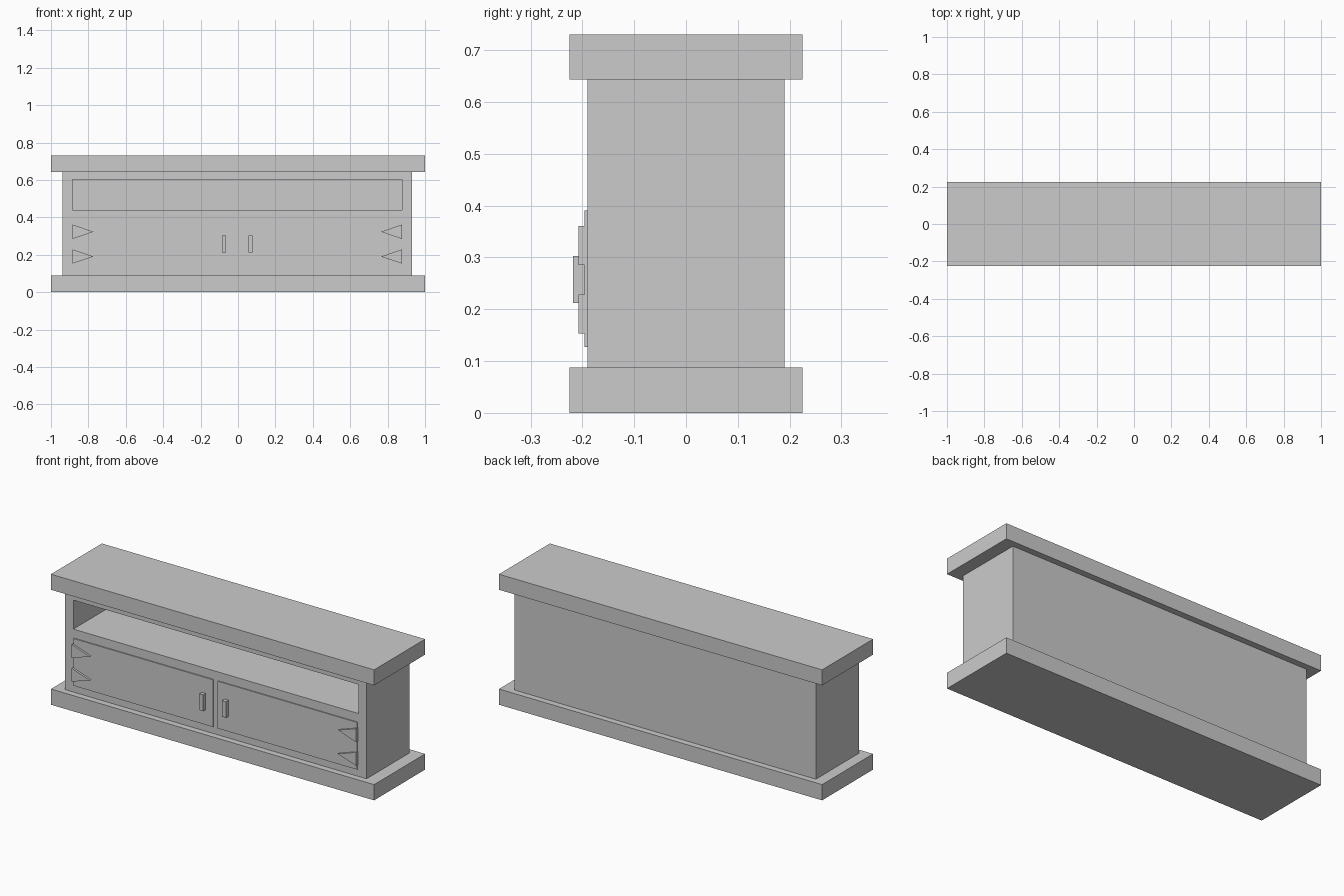
import bpy, bmesh

if "Cube" in bpy.data.objects:
    bpy.data.objects.remove(bpy.data.objects["Cube"])

CX = -0.004  # centre line of the carcass, doors and fittings


def box(name, x, y, z):
    """Box from (min, max) pairs."""
    bm = bmesh.new()
    bmesh.ops.create_cube(bm, size=1)
    for v in bm.verts:
        for i, (a, b) in enumerate((x, y, z)):
            v.co[i] = a if v.co[i] < 0 else b
    return finish(name, bm)


def finish(name, bm):
    bmesh.ops.recalc_face_normals(bm, faces=bm.faces)
    mesh = bpy.data.meshes.new(name)
    bm.to_mesh(mesh)
    bm.free()
    obj = bpy.data.objects.new(name, mesh)
    bpy.context.collection.objects.link(obj)
    return obj


def wedge(name, x_base, x_tip, y, z):
    """Triangular plate pointing along x."""
    bm = bmesh.new()
    pts = [(x_base, z[0]), (x_tip, (z[0] + z[1]) / 2), (x_base, z[1])]
    face = bm.faces.new([bm.verts.new((px, y[0], pz)) for px, pz in pts])
    res = bmesh.ops.extrude_face_region(bm, geom=[face])
    verts = [g for g in res["geom"] if isinstance(g, bmesh.types.BMVert)]
    bmesh.ops.translate(bm, verts=verts, vec=(0, y[1] - y[0], 0))
    return finish(name, bm)


# Plinth and top board
box("plinth", (-1, 1), (-0.225, 0.225), (0, 0.088))
box("top_board", (-1, 1), (-0.225, 0.225), (0.643, 0.73))

# Carcass with an open shelf recess in the front
carcass = box("carcass", (CX - 0.933, CX + 0.933), (-0.19, 0.19), (0.088, 0.643))
cutter = box("recess_cutter", (CX - 0.882, CX + 0.882), (-0.3, 0.155), (0.44, 0.602))
cutter.hide_render = True
cutter.display_type = 'WIRE'
cut = carcass.modifiers.new("shelf_recess", 'BOOLEAN')
cut.operation = 'DIFFERENCE'
cut.solver = 'EXACT'
cut.object = cutter

# Doors, handles and hinges on both sides
for side, s in (("left", -1), ("right", 1)):
    def span(a, b):
        return tuple(sorted((CX + s * a, CX + s * b)))

    box(f"door_{side}", span(0.014, 0.878), (-0.196, -0.188), (0.127, 0.391))
    box(f"handle_{side}", span(0.059, 0.082), (-0.218, -0.194), (0.212, 0.303))
    for level, z in (("lower", (0.153, 0.228)), ("upper", (0.285, 0.361))):
        wedge(f"hinge_{side}_{level}", CX + s * 0.88, CX + s * 0.768,
              (-0.207, -0.19), z)
